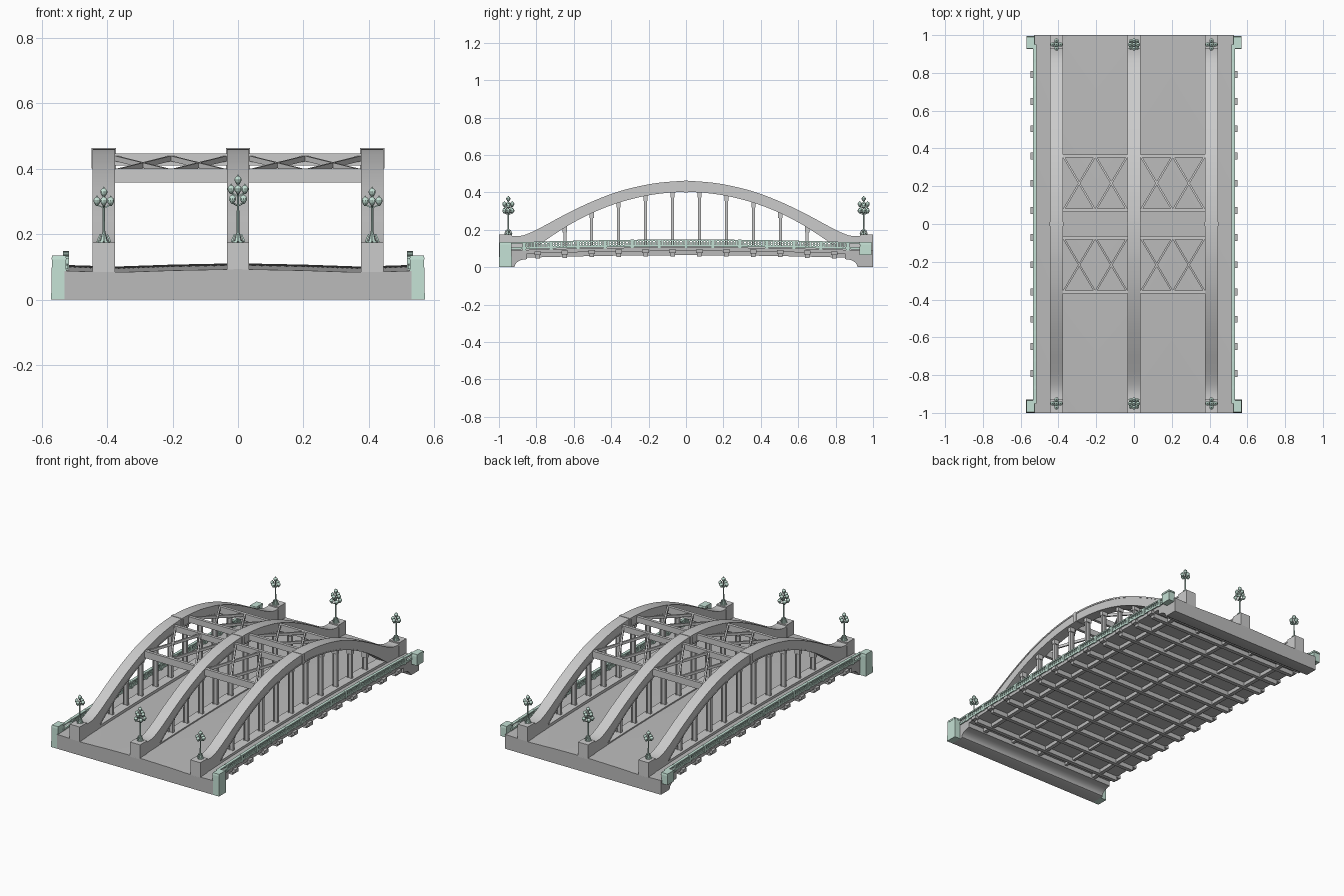
import bpy, bmesh, math
from mathutils import Vector, Matrix

if "Cube" in bpy.data.objects:
    bpy.data.objects.remove(bpy.data.objects["Cube"])

def material(name, c):
    m = bpy.data.materials.new(name)
    m.diffuse_color = (*c, 1)
    m.use_nodes = True
    m.node_tree.nodes["Principled BSDF"].inputs["Base Color"].default_value = m.diffuse_color
    return m

GREEN = material("green_paint", (0.55, 0.75, 0.66))
DARK = material("dark_concrete", (0.5, 0.5, 0.5))
ARCHES = (-0.41, 0.0, 0.41)
PANEL = 0.144
YS = [-1 + i / 40 for i in range(81)]

def camber(y):
    return 0.018 * (1 - y * y)

def curve(pts, y):
    # cubic interpolation through (y, z) points, symmetric about y = 0
    y = abs(y)
    if y >= pts[-1][0]:
        return pts[-1][1]
    i = max(k for k in range(len(pts) - 1) if pts[k][0] <= y)
    def slope(k):
        if k == 0:
            return 0
        a, b = pts[k - 1], pts[min(k + 1, len(pts) - 1)]
        return (b[1] - a[1]) / (b[0] - a[0])
    (y0, z0), (y1, z1) = pts[i], pts[i + 1]
    h = y1 - y0
    t = (y - y0) / h
    return ((2*t**3 - 3*t*t + 1) * z0 + (t**3 - 2*t*t + t) * h * slope(i)
            + (3*t*t - 2*t**3) * z1 + (t**3 - t*t) * h * slope(i + 1))

def box(bm, x0, x1, y0, y1, z0, z1, taper=1.0):
    c = Vector(((x0 + x1) / 2, (y0 + y1) / 2, (z0 + z1) / 2))
    m = Matrix.Translation(c) @ Matrix.Diagonal((x1 - x0, y1 - y0, z1 - z0, 1))
    for v in bmesh.ops.create_cube(bm, size=1, matrix=m)["verts"]:
        if v.co.z > c.z:
            v.co.x = c.x + (v.co.x - c.x) * taper
            v.co.y = c.y + (v.co.y - c.y) * taper

def beam(bm, p, q, w, h):
    p, q = Vector(p), Vector(q)
    d = q - p
    m = (Matrix.Translation((p + q) / 2) @ d.to_track_quat('X', 'Z').to_matrix().to_4x4()
         @ Matrix.Diagonal((d.length, w, h, 1)))
    bmesh.ops.create_cube(bm, size=1, matrix=m)

def rod(bm, x, y, z0, z1, r0, r1, n=10):
    bmesh.ops.create_cone(bm, cap_ends=True, segments=n, radius1=r0, radius2=r1,
                          depth=z1 - z0, matrix=Matrix.Translation((x, y, (z0 + z1) / 2)))

def loft(bm, rings):
    # closed skin through equal-length rings of points
    vs = [[bm.verts.new(p) for p in r] for r in rings]
    n = len(vs[0])
    for a, b in zip(vs, vs[1:]):
        for i in range(n):
            bm.faces.new((a[i], a[(i + 1) % n], b[(i + 1) % n], b[i]))
    bm.faces.new(vs[0])
    bm.faces.new(vs[-1][::-1])

def band(bm, x0, x1, bot, top, ys=YS):
    loft(bm, [[(x0, y, bot(y)), (x1, y, bot(y)), (x1, y, top(y)), (x0, y, top(y))] for y in ys])

def finish(bm, name, mat=None):
    bmesh.ops.recalc_face_normals(bm, faces=bm.faces[:])
    me = bpy.data.meshes.new(name)
    bm.to_mesh(me)
    bm.free()
    for p in me.polygons:
        p.use_smooth = True
    me.set_sharp_from_angle(angle=math.radians(30))
    if mat:
        me.materials.append(mat)
    bpy.context.collection.objects.link(bpy.data.objects.new(name, me))

# Cambered road deck, crowned towards the centre arch
bm = bmesh.new()
section = [(-.53, .068), (.53, .068), (.53, .088), (.375, .083), (.2, .089), (0, .093),
           (-.2, .089), (-.375, .083), (-.53, .088)]
loft(bm, [[(x, y, z + camber(y)) for x, z in section] for y in YS])
finish(bm, "road_deck", DARK)

# End walls with curved haunch underneath
bm = bmesh.new()
for s in (-1, 1):
    prof = [(1, .084), (1, 0), (.925, 0)]
    for i in range(7):
        a = i / 6 * math.pi / 2
        prof.append((.85 + .065 * math.cos(a), .005 + .038 * math.sin(a)))
    prof.append((.85, .084))
    loft(bm, [[(x, s * y, z) for y, z in prof] for x in (-.53, .53)])
finish(bm, "end_walls", DARK)

# Floor beams and stringers under the deck
bm = bmesh.new()
for i in range(12):
    y = (i - 5.5) * PANEL
    c = camber(y)
    box(bm, -.525, .525, y - .012, y + .012, .04 + c, .072 + c)
    for s in (-1, 1):
        box(bm, s * .535 - .012, s * .535 + .012, y - .018, y + .018, .058 + c, .078 + c)
finish(bm, "floor_beams", DARK)
bm = bmesh.new()
inner = [y for y in YS if abs(y) < .89]
for x, w, z in ((-.41, .012, .046), (0, .012, .046), (.41, .012, .046), (-.2, .008, .052), (.2, .008, .052)):
    band(bm, x - w, x + w, lambda y: z + camber(y), lambda y: .072 + camber(y), inner)
finish(bm, "deck_stringers", DARK)

# Arch ribs
TOP = [(0, .461), (.1, .456), (.2, .443), (.35, .408), (.5, .352), (.65, .28), (.75, .226),
       (.82, .19), (.88, .168), (.93, .166), (1, .174)]
BOT = [(0, .402), (.15, .392), (.3, .362), (.45, .312), (.6, .24), (.72, .165), (.8, .108), (.84, .08)]
top = lambda y: curve(TOP, y)
bot = lambda y: curve(BOT, y)
for x, name in zip(ARCHES, ("left", "centre", "right")):
    bm = bmesh.new()
    band(bm, x - .031, x + .031, bot, lambda y: top(y) - .004)
    band(bm, x - .034, x + .034, lambda y: top(y) - .009, top)
    band(bm, x - .033, x + .033, bot, lambda y: bot(y) + .007, [y for y in YS if abs(y) < .81])
    box(bm, x - .037, x + .037, -.01, .01, .4, .463)
    for s in (-1, 1):
        box(bm, x - .034, x + .034, s * .965 - .035, s * .965 + .035, .08, .174)
    finish(bm, name + "_arch")

# Curbs below the arches
bm = bmesh.new()
for x in ARCHES:
    band(bm, x - .03, x + .03, lambda y: .08 + camber(y), lambda y: .1 + camber(y), inner)
finish(bm, "arch_curbs")

# Hangers from arch to deck, H section with a cap plate
bm = bmesh.new()
for x in ARCHES:
    for i in range(10):
        y = (i - 4.5) * PANEL
        t = bot(y) + .012
        for s in (-1, 1):
            box(bm, x + s * .012 - .003, x + s * .012 + .003, y - .008, y + .008, .09, t)
        box(bm, x - .01, x + .01, y - .003, y + .003, .09, t)
        box(bm, x - .018, x + .018, y - .011, y + .011, t - .038, t - .006)
finish(bm, "hangers")

# Cross struts and diagonal bracing between arches
bm = bmesh.new()
for side in (-1, 1):
    for s in (-1, 1):
        a, b = sorted((side * .03, side * .38))
        box(bm, a, b, s * .072 - .009, s * .072 + .009, .41, .446)
        box(bm, a, b, s * .36 - .009, s * .36 + .009, .358, .4)
        for k in (0, 1):
            xa, xb = side * (.035 + .17 * k), side * (.205 + .17 * k)
            for p, q in ((xa, xb), (xb, xa)):
                beam(bm, (p, s * .36, .39), (q, s * .072, .432), .01, .016)
finish(bm, "wind_bracing")

# Railings with posts and balusters
bm = bmesh.new()
rail_ys = [y for y in YS if abs(y) < .96]
for s in (-1, 1):
    x = s * .526
    for z0, z1, w in ((.092, .104, .007), (.122, .130, .009)):
        band(bm, x - w, x + w, lambda y: z0 + camber(y), lambda y: z1 + camber(y), rail_ys)
    for i in range(13):
        y = (i - 6) * PANEL
        c = camber(y)
        box(bm, x - .009, x + .009, y - .009, y + .009, .086 + c, .131 + c)
        if i < 12:
            for k in range(1, 8):
                yy = y + k * PANEL / 8
                c = camber(yy)
                box(bm, x - .004, x + .004, yy - .0045, yy + .0045, .1 + c, .125 + c)
            c = camber(y + PANEL / 2)
            box(bm, x - .003, x + .003, y + .01, y + PANEL - .01, .11 + c, .114 + c)
finish(bm, "railings", GREEN)

# Corner pillars, tall at the front and short at the back
bm = bmesh.new()
for s in (-1, 1):
    x = s * .547
    box(bm, x - .024, x + .024, -1, -.93, 0, .124, .9)
    box(bm, x - .023, x + .023, -.998, -.932, .122, .134, .92)
    box(bm, x - .021, x + .021, .928, .992, .066, .124, .96)
    box(bm, x - .023, x + .023, .926, .994, .122, .134, .92)
finish(bm, "corner_pillars", GREEN)

# Street lamps with clustered globes
def lamp(bm, x, y, tiers, top_z):
    rod(bm, x, y, .172, .18, .018, .016, 8)
    rod(bm, x, y, .18, .205, .012, .005, 8)
    rod(bm, x, y, .2, top_z - .02, .0045, .003, 8)
    spots = [(x, y, top_z - .014)]
    for k in range(4):
        a = k * math.pi / 2
        dx, dy = math.cos(a), math.sin(a)
        beam(bm, (x + .01 * dx, y + .01 * dy, .2), (x + .02 * dx, y + .02 * dy, .176), .005, .005)
    for z, r, turn in tiers:
        for k in range(4):
            a = k * math.pi / 2 + turn
            px, py = x + r * math.cos(a), y + r * math.sin(a)
            beam(bm, (x, y, z - .022), (px, py, z - .012), .004, .004)
            spots.append((px, py, z))
    for p in spots:
        rod(bm, p[0], p[1], p[2] - .016, p[2] - .008, .003, .008, 8)
        bmesh.ops.create_uvsphere(bm, u_segments=10, v_segments=7, radius=.0115,
                                  matrix=Matrix.Translation(p))
        rod(bm, p[0], p[1], p[2] + .009, p[2] + .016, .005, .001, 6)

bm = bmesh.new()
for y in (-.95, .95):
    for x in (-.41, .41):
        lamp(bm, x, y, [(.302, .021, 0)], .343)
    lamp(bm, 0, y, [(.308, .024, math.pi / 4), (.338, .021, 0)], .38)
finish(bm, "street_lamps", GREEN)
